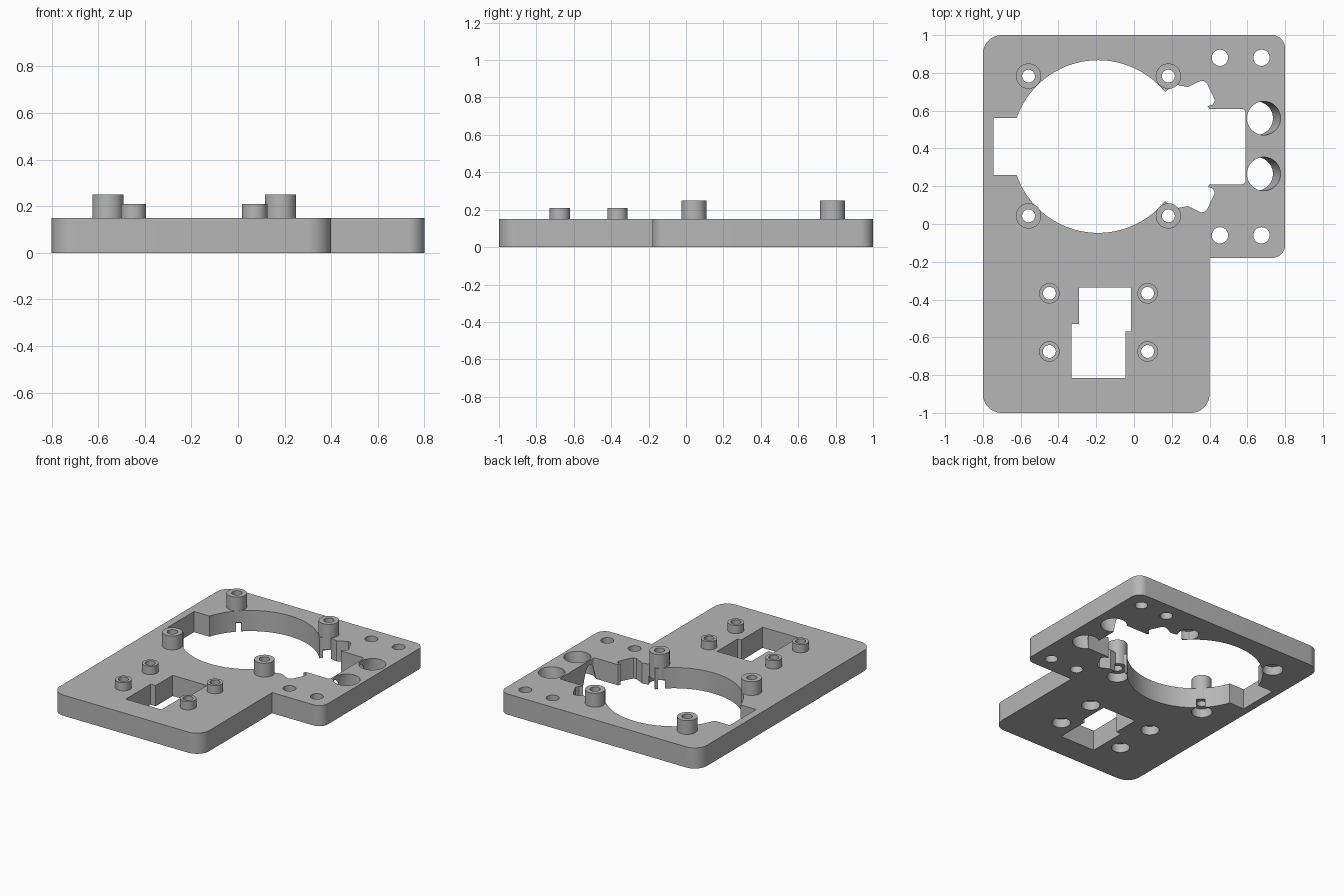
import bpy, bmesh, math
from mathutils import Matrix, Vector

cube = bpy.data.objects.get("Cube")
if cube:
    bpy.data.objects.remove(cube, do_unlink=True)

THICK = 0.15
MID_Y = 0.41          # centre line of the large opening

grey = bpy.data.materials.new("plain grey")
grey.use_nodes = True
colour = (0.47, 0.47, 0.47, 1)
grey.diffuse_color = colour
grey.node_tree.nodes["Principled BSDF"].inputs["Base Color"].default_value = colour


def add_object(name, bm):
    bmesh.ops.recalc_face_normals(bm, faces=bm.faces[:])
    mesh = bpy.data.meshes.new(name)
    bm.to_mesh(mesh)
    bm.free()
    mesh.materials.append(grey)
    obj = bpy.data.objects.new(name, mesh)
    bpy.context.collection.objects.link(obj)
    return obj


def prism(name, points, z0, z1):
    """Extrude corners (x, y, optional radius), rounding those with a radius."""
    outline = []
    for i, p in enumerate(points):
        c = Vector(p[:2])
        r = p[2] if len(p) > 2 else 0
        if not r:
            outline.append(c)
            continue
        a = (Vector(points[i - 1][:2]) - c).normalized() * r
        b = (Vector(points[(i + 1) % len(points)][:2]) - c).normalized() * r
        for k in range(13):
            t = math.pi / 2 * k / 12
            outline.append(c + a * (1 - math.sin(t)) + b * (1 - math.cos(t)))
    bm = bmesh.new()
    face = bm.faces.new([bm.verts.new((v.x, v.y, z0)) for v in outline])
    up = bmesh.ops.extrude_face_region(bm, geom=[face])["geom"]
    bmesh.ops.translate(bm, vec=(0, 0, z1 - z0),
                        verts=[v for v in up if isinstance(v, bmesh.types.BMVert)])
    return add_object(name, bm)


def cylinder(name, x, y, r, z0, z1, sides=40, lean=0):
    """Vertical cylinder; lean shifts x per unit of z, measured from the plate top."""
    bm = bmesh.new()
    bmesh.ops.create_cone(bm, cap_ends=True, segments=sides, radius1=r, radius2=r,
                          depth=z1 - z0,
                          matrix=Matrix.Translation((x, y, (z0 + z1) / 2)))
    for v in bm.verts:
        v.co.x += lean * (v.co.z - THICK)
    return add_object(name, bm)


def combine(target, tool, operation):
    mod = target.modifiers.new(operation.lower(), 'BOOLEAN')
    mod.operation = operation
    mod.solver = 'EXACT'
    mod.object = tool
    bpy.context.view_layer.objects.active = target
    bpy.ops.object.modifier_apply(modifier=mod.name)
    bpy.data.objects.remove(tool, do_unlink=True)


def cut(tool):
    combine(plate, tool, 'DIFFERENCE')


# Base plate with rounded corners
plate = prism("mounting_plate", [
    (-0.8, -1, 0.1), (0.4, -1, 0.1), (0.4, -0.18),
    (0.8, -0.18, 0.07), (0.8, 1, 0.07), (-0.8, 1, 0.1)], 0, THICK)

# Large round opening with side slots
LOW, HIGH = -0.1, 0.4
cut(cylinder("round_opening", -0.19, MID_Y, 0.457, LOW, HIGH, 128))
cut(prism("left_slot", [(-0.745, 0.26), (-0.4, 0.26), (-0.4, 0.56), (-0.745, 0.56)],
          LOW, HIGH))
cut(prism("right_slot", [(0, 0.21), (0.59, 0.21, 0.02), (0.59, 0.61, 0.02), (0, 0.61)],
          LOW, HIGH))

# Mirrored lobes beside the right slot
lobe = [(0.1, 0.19), (0.169, 0.294), (0.222, 0.328), (0.285, 0.315), (0.355, 0.349),
        (0.375, 0.345), (0.388, 0.33), (0.428, 0.246), (0.418, 0.222),
        (0.39, 0.214), (0.407, 0.19)]
for side in (1, -1):
    cut(prism("lobe", [(x, MID_Y + side * y) for x, y in lobe], LOW, HIGH))

# Stepped rectangular window
cut(prism("window", [(-0.29, -0.335), (-0.015, -0.335), (-0.015, -0.57), (-0.045, -0.57),
                     (-0.045, -0.815), (-0.33, -0.815), (-0.33, -0.53), (-0.29, -0.53)],
          LOW, HIGH))

# Small holes and leaning large holes on the right wing
for x in (0.455, 0.675):
    for y in (-0.06, 0.88):
        cut(cylinder("corner_hole", x, y, 0.043, LOW, HIGH))
for y in (0.265, 0.56):
    cut(cylinder("leaning_hole", 0.687, y, 0.089, LOW, HIGH, 64, lean=0.27))

# Standoffs: (xs, ys, post radius, top, recess radius)
groups = [((-0.558, 0.182), (0.043, 0.783), 0.067, 0.25, 0.07),
          ((-0.448, 0.072), (-0.675, -0.367), 0.054, 0.21, 0.062)]
for xs, ys, radius, top, recess in groups:
    for x in xs:
        for y in ys:
            combine(plate, cylinder("standoff", x, y, radius, 0.05, top), 'UNION')
            cut(cylinder("screw_recess", x, y, recess, LOW, 0.065))
            cut(cylinder("screw_bore", x, y, 0.034, LOW, HIGH))

# Smooth the curved walls, keep the edges sharp
bpy.ops.object.select_all(action='DESELECT')
plate.select_set(True)
bpy.context.view_layer.objects.active = plate
bpy.ops.object.shade_smooth_by_angle(angle=math.radians(30))
